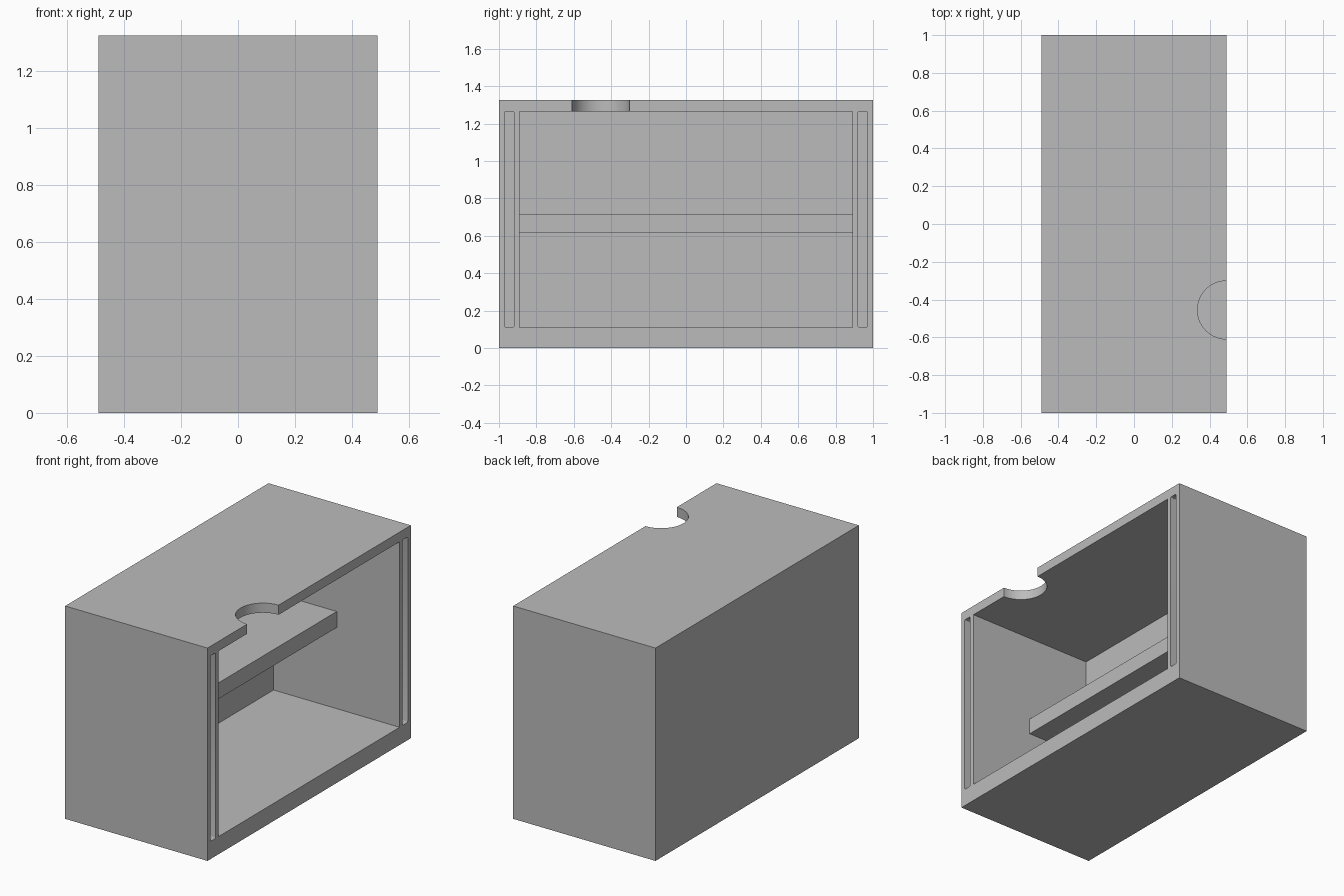
import bpy
import bmesh
from math import radians
from mathutils import Matrix, Vector

cube = bpy.data.objects.get("Cube")
if cube:
    bpy.data.objects.remove(cube, do_unlink=True)

# Single grey paint
grey = bpy.data.materials.new("plain grey")
grey.use_nodes = True
colour = (0.5, 0.5, 0.5, 1)
grey.diffuse_color = colour
grey.node_tree.nodes["Principled BSDF"].inputs["Base Color"].default_value = colour


def to_object(name, bm):
    mesh = bpy.data.meshes.new(name)
    bm.to_mesh(mesh)
    bm.free()
    mesh.materials.append(grey)
    obj = bpy.data.objects.new(name, mesh)
    bpy.context.collection.objects.link(obj)
    return obj


def box(name, low, high, rounding=0):
    """Box between two corners, optionally rounding the edges along x."""
    low, high = Vector(low), Vector(high)
    bm = bmesh.new()
    bmesh.ops.create_cube(bm, size=1, matrix=Matrix.LocRotScale(
        (low + high) / 2, None, high - low))
    if rounding:
        edges = [e for e in bm.edges
                 if abs(e.verts[0].co.x - e.verts[1].co.x) > 0.01]
        bmesh.ops.bevel(bm, geom=edges, offset=rounding, segments=3,
                        profile=0.5, affect='EDGES')
    return to_object(name, bm)


def cylinder(name, centre, radius, depth):
    bm = bmesh.new()
    bmesh.ops.create_cone(bm, cap_ends=True, segments=64, radius1=radius,
                          radius2=radius, depth=depth,
                          matrix=Matrix.Translation(centre))
    return to_object(name, bm)


def cut(target, cutter):
    cutter.hide_render = True
    mod = target.modifiers.new("cut", 'BOOLEAN')
    mod.operation = 'DIFFERENCE'
    mod.solver = 'EXACT'
    mod.object = cutter
    bpy.context.view_layer.objects.active = target
    bpy.ops.object.modifier_apply(modifier=mod.name)
    bpy.data.objects.remove(cutter, do_unlink=True)


SIDE, END, TOP = 0.49, 1.0, 1.325      # outer size
BACK, WALL = -0.378, 0.89              # inner back face and end walls
FLOOR, CEILING = 0.11, 1.265
OUT = 0.6                              # cutters reach past the open side

# Housing with its open compartment
housing = box("housing", (-SIDE, -END, 0), (SIDE, END, TOP))
cut(housing, box("compartment_cutter", (BACK, -WALL, FLOOR), (OUT, WALL, CEILING)))

# Narrow slots inside both end walls
for s in (-1, 1):
    y0, y1 = sorted((s * 0.92, s * 0.97))
    cut(housing, box("slot_cutter", (BACK, y0, FLOOR), (OUT, y1, CEILING), 0.008))

# Half-round notch in the top panel
cut(housing, cylinder("notch_cutter", (SIDE, -0.455, CEILING + 0.05), 0.154, 0.2))

# Shelf against the back wall
shelf = box("shelf", (BACK, -WALL, 0.615), (0.057, WALL, 0.715))

# Smooth the curved notch while keeping corners crisp
bpy.ops.object.select_all(action='DESELECT')
housing.select_set(True)
bpy.context.view_layer.objects.active = housing
bpy.ops.object.shade_smooth_by_angle(angle=radians(25))
